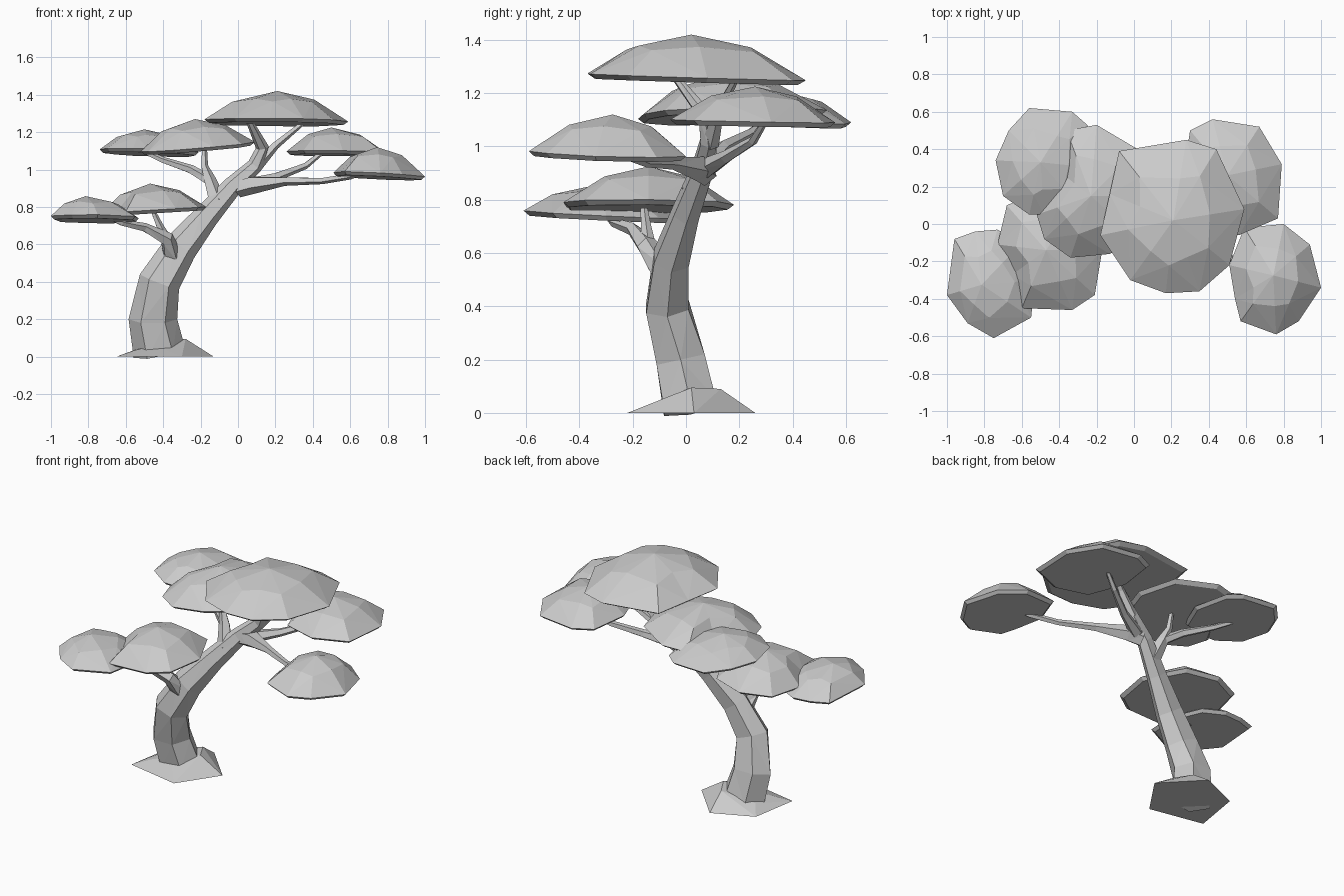
import bpy, bmesh, math
from mathutils import Vector

if "Cube" in bpy.data.objects:
    bpy.data.objects.remove(bpy.data.objects["Cube"])

grey = bpy.data.materials.new("plain grey")
grey.diffuse_color = (0.6, 0.6, 0.6, 1)
grey.use_nodes = True
grey.node_tree.nodes["Principled BSDF"].inputs["Base Color"].default_value = grey.diffuse_color


def finish(bm, name):
    bmesh.ops.triangulate(bm, faces=[f for f in bm.faces if len(f.verts) == 4])
    bmesh.ops.recalc_face_normals(bm, faces=bm.faces)
    me = bpy.data.meshes.new(name)
    bm.to_mesh(me)
    bm.free()
    me.materials.append(grey)
    ob = bpy.data.objects.new(name, me)
    bpy.context.collection.objects.link(ob)
    return ob


def skin(bm, rings):
    """Join neighbouring rings of vertices with quads."""
    n = len(rings[0])
    for a, b in zip(rings, rings[1:]):
        for i in range(n):
            j = (i + 1) % n
            bm.faces.new((a[i], a[j], b[j], b[i]))


def limb(name, path, sides=5, depth=1.0):
    """Tapered tube through (x, y, z, radius) points."""
    bm = bmesh.new()
    pts = [Vector(p[:3]) for p in path]
    rings = []
    for k, p in enumerate(pts):
        t = (pts[min(k + 1, len(pts) - 1)] - pts[max(k - 1, 0)]).normalized()
        u = Vector((0, 1, 0)).cross(t).normalized()
        v = t.cross(u)
        r = path[k][3]
        ring = []
        for i in range(sides):
            a = 2 * math.pi * i / sides
            ring.append(bm.verts.new(p + u * r * math.cos(a) + v * r * depth * math.sin(a)))
        rings.append(ring)
    skin(bm, rings)
    bm.faces.new(rings[0])
    bm.faces.new(rings[-1])
    return finish(bm, name)


def canopy(name, apex, rim_z, tilt, outline):
    """Faceted foliage pad: flat tilted underside, low dome on top."""
    bm = bmesh.new()
    top = Vector(apex)
    n = len(outline)
    cx = sum(p[0] for p in outline) / n
    cy = sum(p[1] for p in outline) / n
    rim = [Vector((x, y, rim_z + tilt[0] * (x - cx) + tilt[1] * (y - cy))) for x, y in outline]
    c = Vector((cx, cy, rim_z))
    under = [c + (p - c) * 0.93 - Vector((0, 0, 0.018)) for p in rim]
    mid = []
    for i, p in enumerate(rim):
        s = 0.52 if i % 2 else 0.62
        q = top.lerp(p, s)
        q.z = p.z + (top.z - p.z) * (0.72 if i % 2 else 0.62)
        mid.append(q)
    rings = [[bm.verts.new(p) for p in ring] for ring in (under, rim, mid)]
    skin(bm, rings)
    bm.faces.new(rings[0])
    tip = bm.verts.new(top)
    for i in range(n):
        bm.faces.new((rings[2][i], rings[2][(i + 1) % n], tip))
    return finish(bm, name)


# Flared root base
bm = bmesh.new()
for p in [(-.13, .03, 0), (-.30, -.22, 0), (-.65, -.15, 0), (-.60, .15, 0), (-.35, .26, 0),
          (-.55, -.08, .035), (-.40, -.10, .04), (-.28, .02, .095), (-.34, .13, .09), (-.54, .07, .04)]:
    bm.verts.new(p)
bmesh.ops.convex_hull(bm, input=bm.verts)
finish(bm, "root_base")

# Leaning trunk
limb("trunk", [(-.42, .015, .02, .14), (-.455, -.02, .2, .13), (-.42, -.07, .4, .112),
               (-.31, -.055, .58, .092), (-.17, 0, .75, .068), (-.03, .06, .91, .053),
               (.09, .085, 1.02, .042), (.13, .07, 1.12, .035), (.06, -.04, 1.26, .018)], 6, .82)

# Branches
limb("top_branch", [(.09, .09, 1.01, .035), (.2, .12, 1.13, .022), (.36, .19, 1.26, .012)])
limb("front_right_branch", [(0, .07, .9, .05), (.08, .04, .92, .05), (.25, -.05, .938, .025),
                            (.45, -.15, .94, .018), (.6, -.22, .965, .018), (.7, -.27, 1.0, .012)])
limb("back_right_branch", [(.05, .08, .92, .04), (.2, .15, .96, .025), (.36, .25, 1.02, .018),
                           (.46, .3, 1.1, .012)])
limb("back_left_branch", [(-.11, .03, .82, .05), (-.15, .08, .94, .035), (-.18, .1, 1.02, .02),
                          (-.18, .13, 1.14, .013)])
limb("far_back_branch", [(-.15, .08, .94, .03), (-.25, .14, 1.0, .025), (-.4, .24, 1.05, .018),
                         (-.53, .32, 1.11, .012)])
limb("low_left_branch", [(-.35, -.08, .53, .055), (-.38, -.15, .63, .04), (-.5, -.2, .69, .025),
                         (-.62, -.27, .715, .018), (-.72, -.31, .76, .012)])
limb("low_left_twig", [(-.38, -.14, .62, .03), (-.42, -.15, .7, .02), (-.46, -.16, .79, .012)])

# Foliage pads
canopy("top_foliage", (.21, .02, 1.42), 1.262, (-.01, -.03),
       [(-.08, .39), (.28, .45), (.44, .40), (.59, .08), (.51, -.22), (.35, -.36),
        (.17, -.37), (-.02, -.30), (-.18, -.06), (-.13, .16)])
canopy("middle_left_foliage", (-.23, .15, 1.27), 1.122, (.08, .03),
       [(-.36, .50), (-.2, .53), (.02, .40), (.09, .15), (.02, -.08), (-.13, -.16),
        (-.34, -.18), (-.48, -.08), (-.52, .05), (-.40, .28)])
canopy("back_left_foliage", (-.5, .33, 1.215), 1.1, (-.03, -.04),
       [(-.56, .62), (-.33, .60), (-.25, .53), (-.21, .3), (-.3, .1), (-.48, .05),
        (-.56, .05), (-.70, .15), (-.74, .34), (-.67, .5)])
canopy("back_right_foliage", (.5, .26, 1.225), 1.095, (-.01, -.02),
       [(.30, .5), (.42, .56), (.67, .52), (.79, .32), (.77, .03), (.56, -.06),
        (.35, 0), (.26, .25)])
canopy("far_right_foliage", (.745, -.275, 1.12), .975, (-.05, -.03),
       [(.59, -.02), (.80, 0), (.94, -.11), (1.0, -.34), (.88, -.52), (.76, -.59),
        (.57, -.52), (.54, -.40), (.51, -.22)])
canopy("low_left_foliage", (-.47, -.14, .925), .783, (.06, .0),
       [(-.68, .1), (-.5, .18), (-.3, .12), (-.17, -.14), (-.21, -.38), (-.33, -.46),
        (-.6, -.45), (-.65, -.27), (-.73, -.11)])
canopy("far_left_foliage", (-.815, -.325, .858), .743, (-.02, -.05),
       [(-.96, -.08), (-.85, -.04), (-.73, -.03), (-.6, -.1), (-.53, -.3), (-.55, -.5),
        (-.75, -.61), (-.89, -.53), (-1.0, -.38)])
